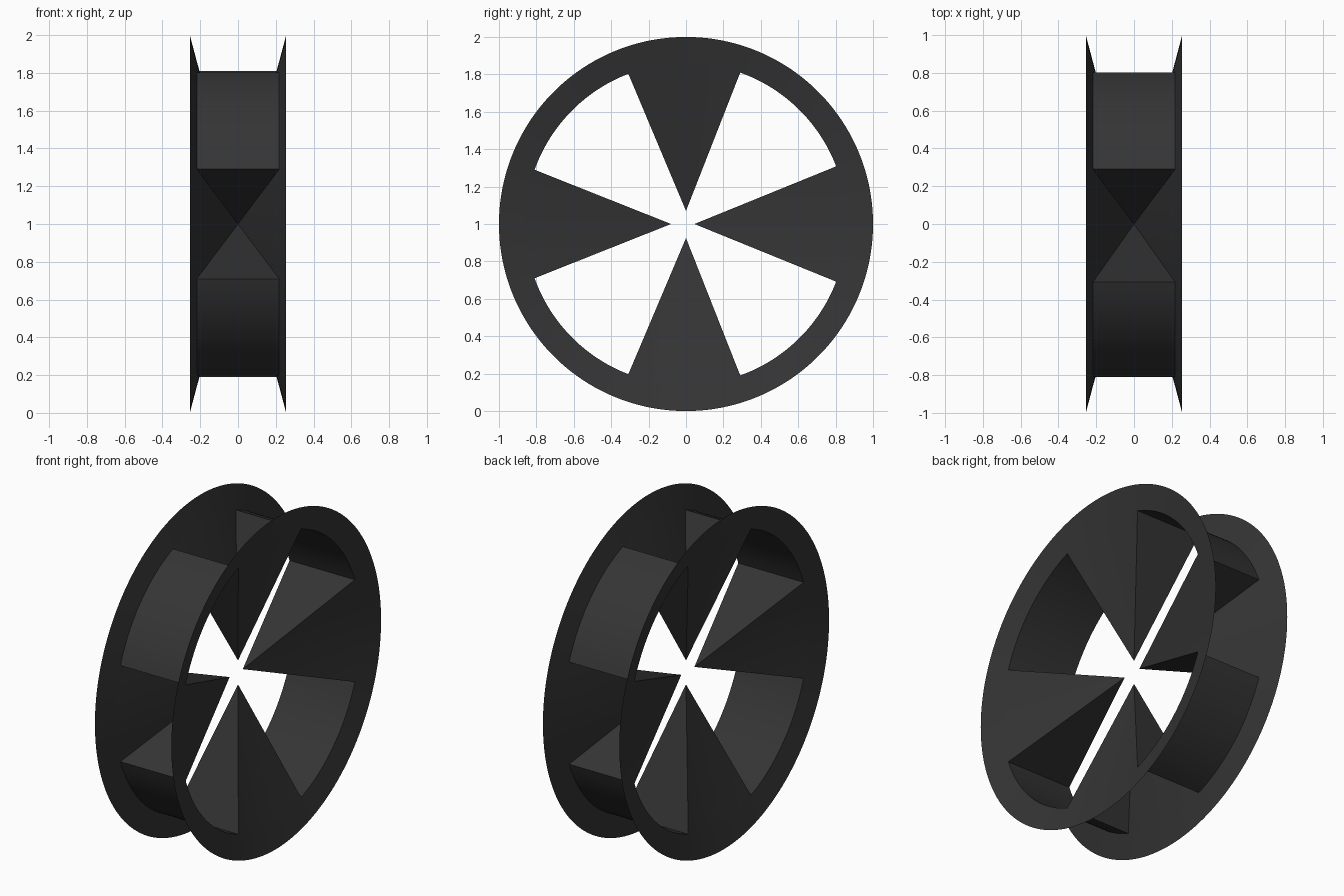
import bpy, math

if "Cube" in bpy.data.objects:
    bpy.data.objects.remove(bpy.data.objects["Cube"])

R_OUT, R_IN = 1.0, 0.86      # flange radii
X_OUT, X_IN = 0.255, 0.218   # half widths at those radii
SEG = 24
CZ = 1.0

mat = bpy.data.materials.new("dark_grey")
mat.diffuse_color = (0.035, 0.035, 0.035, 1)
mat.use_nodes = True
mat.node_tree.nodes["Principled BSDF"].inputs["Base Color"].default_value = mat.diffuse_color


def pt(x, r, a):
    a = math.radians(a)
    return (x, r * math.cos(a), CZ + r * math.sin(a))


def arc(a0, a1):
    return [a0 + (a1 - a0) * i / SEG for i in range(SEG + 1)]


def add(name, verts, faces):
    me = bpy.data.meshes.new(name)
    me.from_pydata(verts, [], faces)
    me.materials.append(mat)
    ob = bpy.data.objects.new(name, me)
    bpy.context.collection.objects.link(ob)
    bpy.ops.object.select_all(action='DESELECT')
    ob.select_set(True)
    bpy.context.view_layer.objects.active = ob
    bpy.ops.object.shade_smooth_by_angle(angle=math.radians(30))
    return ob


# (name, start angle, end angle, tip angle, tip radius)
spokes = [("right", -21, 21, 0, 0.045), ("top", 70.3, 111, 90, 0.07),
          ("left", 160.3, 199.7, 180, 0.08), ("bottom", 249, 289.7, 270, 0.075)]

rim_angles = []
for i, (name, a0, a1, ta, tr) in enumerate(spokes):
    nxt = spokes[(i + 1) % 4][1] + (360 if i == 3 else 0)
    sweep, gap = arc(a0, a1), arc(a1, nxt)
    rim_angles += sweep[:-1] + gap[:-1]

    # hollow spoke: two flared fans and two flat triangular walls meeting at a tip
    n = SEG + 1
    verts = [pt(0, tr, ta)]
    verts += [pt(X_IN, R_IN, a) for a in sweep] + [pt(-X_IN, R_IN, a) for a in sweep]
    faces = [(0, 1 + k, 2 + k) for k in range(SEG)]
    faces += [(0, n + 2 + k, n + 1 + k) for k in range(SEG)]
    faces += [(0, n + 1, 1), (0, n, 2 * n)]
    add("spoke_" + name, verts, faces)

    # curved bridge joining both flanges outside each window
    verts = [pt(X_IN, R_IN, a) for a in gap] + [pt(-X_IN, R_IN, a) for a in gap]
    faces = [(k, k + 1, n + k + 1, n + k) for k in range(SEG)]
    add("rim_bridge_%d" % (i + 1), verts, faces)

# thin conical flange on each side
N = len(rim_angles)
for side, s in (("near", 1), ("far", -1)):
    verts = [pt(s * X_IN, R_IN, a) for a in rim_angles]
    verts += [pt(s * X_OUT, R_OUT, a) for a in rim_angles]
    faces = []
    for k in range(N):
        f = (k, N + k, N + (k + 1) % N, (k + 1) % N)
        faces.append(f if s > 0 else f[::-1])
    add("rim_flange_" + side, verts, faces)
